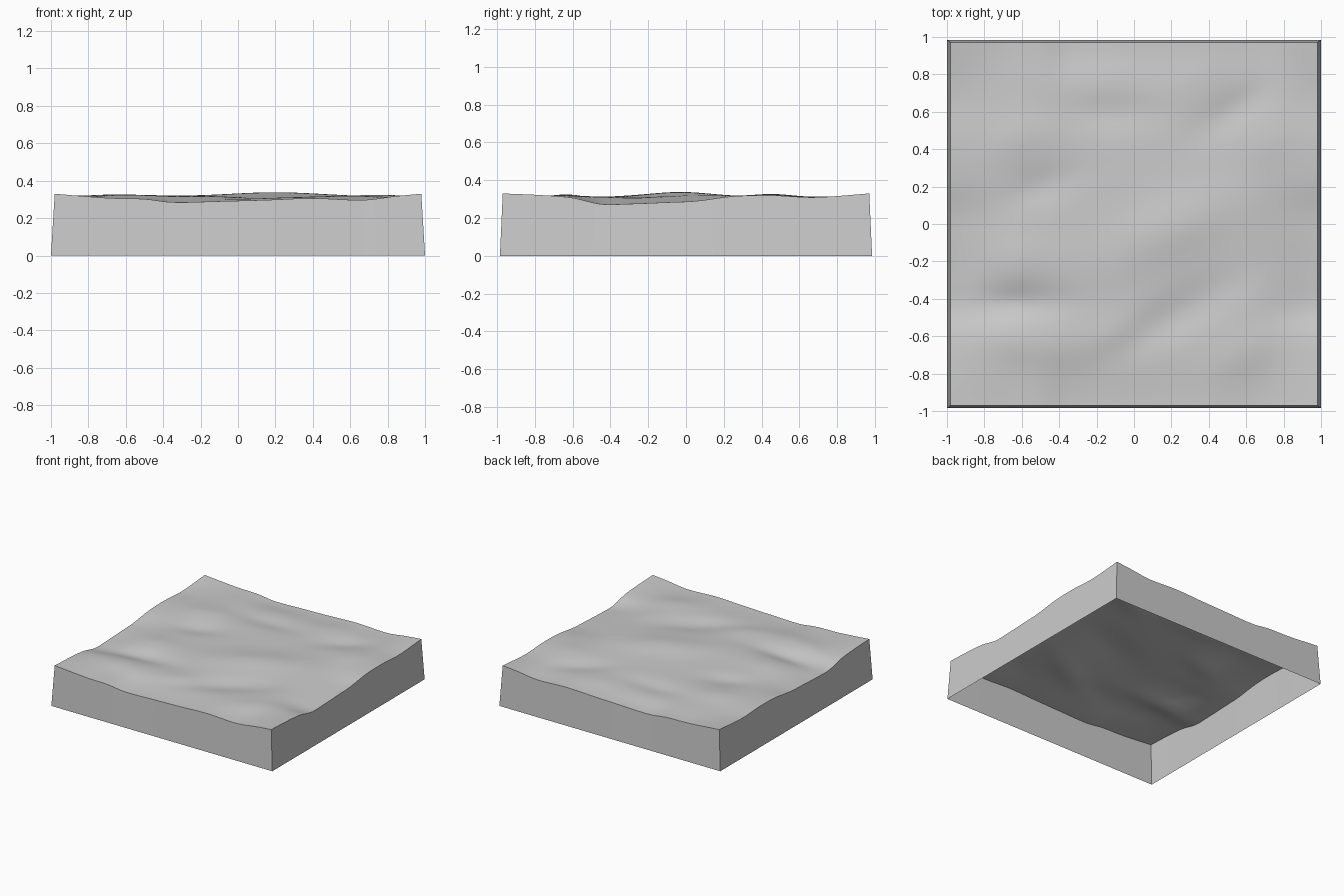
import bpy
import bmesh
import math

if "Cube" in bpy.data.objects:
    bpy.data.objects.remove(bpy.data.objects["Cube"], do_unlink=True)

N = 72                      # grid cells per side
TOP_X, TOP_Y = 0.98, 0.97   # half size of the ground surface
LOW_X, LOW_Y = 1.0, 0.985   # half size at the foot of the skirt
CORNER, MEAN = 0.33, 0.314

# Edge height profiles as (position, height); opposite edges match so tiles repeat
EDGE_X = [(-0.98, 0.33), (-0.7, 0.308), (-0.5, 0.302), (-0.35, 0.285), (-0.1, 0.29),
          (0.15, 0.297), (0.4, 0.306), (0.67, 0.297), (0.85, 0.318), (0.98, 0.33)]
EDGE_Y = [(-0.97, 0.33), (-0.78, 0.322), (-0.6, 0.307), (-0.45, 0.274), (-0.3, 0.275),
          (-0.1, 0.283), (0.05, 0.29), (0.25, 0.315), (0.45, 0.32), (0.68, 0.31), (0.97, 0.33)]

# Hills and hollows: x, y, height, length, width, angle in degrees
BUMPS = [(0.2, -0.03, 0.024, 0.4, 0.17, 25), (0.2, -0.5, -0.022, 0.4, 0.12, 30),
         (-0.65, 0.45, 0.014, 0.25, 0.13, 20), (-0.5, 0.2, -0.016, 0.2, 0.1, 20),
         (-0.7, -0.42, -0.03, 0.35, 0.09, 0), (-0.6, -0.66, 0.013, 0.3, 0.12, -10),
         (-0.65, -0.18, 0.012, 0.3, 0.12, 0), (-0.15, 0.6, -0.016, 0.3, 0.1, 0),
         (-0.2, 0.83, 0.012, 0.3, 0.1, 0), (0.55, 0.63, -0.018, 0.25, 0.1, 35),
         (0.8, 0.45, 0.014, 0.2, 0.13, 20), (0.35, 0.85, 0.014, 0.2, 0.12, 30),
         (0.55, -0.75, 0.012, 0.25, 0.12, 30), (-0.1, -0.6, 0.01, 0.2, 0.1, 30)]


def profile(points, t):
    """Smooth curve through the points (Catmull-Rom style)."""
    last = len(points) - 1

    def slope(i):
        a, b = points[max(i - 1, 0)], points[min(i + 1, last)]
        return (b[1] - a[1]) / (b[0] - a[0])

    i = 0
    while i < last - 1 and t > points[i + 1][0]:
        i += 1
    (x0, y0), (x1, y1) = points[i], points[i + 1]
    d = x1 - x0
    u = min(max((t - x0) / d, 0), 1)
    rise = u * u * (3 - 2 * u)
    return (y0 + (y1 - y0) * rise + d * slope(i) * u * (1 - u) ** 2
            - d * slope(i + 1) * u * u * (1 - u))


def edge_weight(t, half):
    """One on the edge, fading to zero inside."""
    u = max(0, 1 - (half - abs(t)) / 0.4)
    return u * u * (3 - 2 * u)


def height(x, y):
    inner = MEAN
    for bx, by, h, length, width, angle in BUMPS:
        c, s = math.cos(math.radians(angle)), math.sin(math.radians(angle))
        along = ((x - bx) * c + (y - by) * s) / length
        across = ((y - by) * c - (x - bx) * s) / width
        inner += h * math.exp(-along * along - across * across)
    a, b = edge_weight(x, TOP_X), edge_weight(y, TOP_Y)
    return (inner + a * (profile(EDGE_Y, y) - inner) + b * (profile(EDGE_X, x) - inner)
            - a * b * (CORNER - inner))


def finish(bm, name, material):
    mesh = bpy.data.meshes.new(name)
    bm.to_mesh(mesh)
    bm.free()
    mesh.materials.append(material)
    obj = bpy.data.objects.new(name, mesh)
    bpy.context.collection.objects.link(obj)
    bpy.ops.object.select_all(action="DESELECT")
    obj.select_set(True)
    bpy.context.view_layer.objects.active = obj
    bpy.ops.object.shade_smooth_by_angle(angle=math.radians(30))


grey = bpy.data.materials.new("plain_grey")
grey.use_nodes = True
colour = (0.6, 0.6, 0.6, 1)
grey.diffuse_color = colour
grey.node_tree.nodes["Principled BSDF"].inputs["Base Color"].default_value = colour

# Rolling ground surface
bm = bmesh.new()
bmesh.ops.create_grid(bm, x_segments=N, y_segments=N, size=1)
for v in bm.verts:
    x, y = v.co.x * TOP_X, v.co.y * TOP_Y
    v.co = (x, y, height(x, y))
finish(bm, "ground_surface", grey)

# Four thin skirt walls, leaning outwards to the foot, open underneath
bm = bmesh.new()
for along_x in (True, False):
    for side in (-1, 1):
        rows = []
        for i in range(N + 1):
            t = 2 * i / N - 1
            x, y = (t, side) if along_x else (side, t)
            top = (x * TOP_X, y * TOP_Y, height(x * TOP_X, y * TOP_Y))
            rows.append((bm.verts.new(top), bm.verts.new((x * LOW_X, y * LOW_Y, 0))))
        for (a, b), (c, d) in zip(rows, rows[1:]):
            face = bm.faces.new((a, b, d, c))
            if along_x == (side > 0):
                face.normal_flip()
bmesh.ops.remove_doubles(bm, verts=bm.verts, dist=0.0001)
finish(bm, "skirt_walls", grey)
